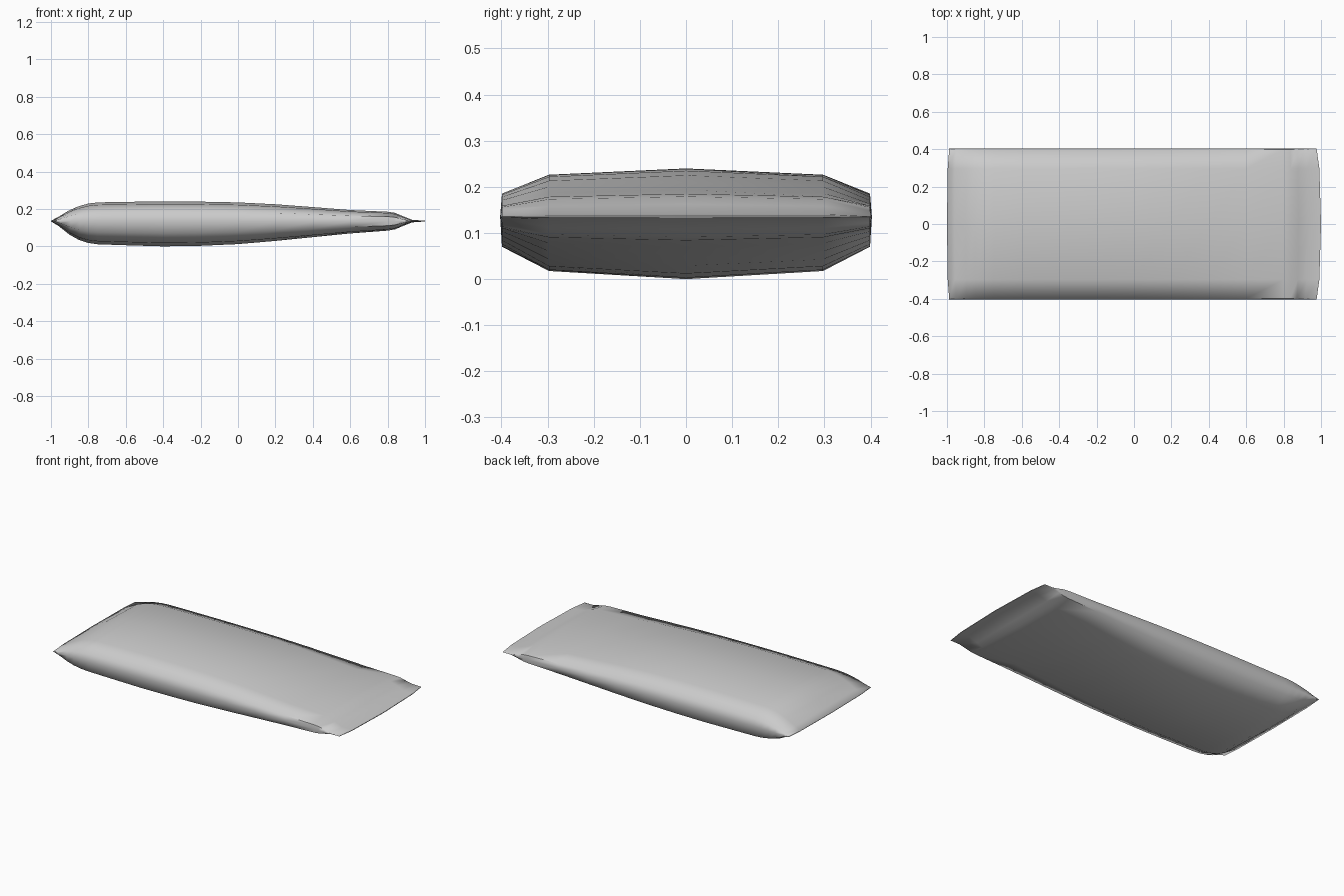
import bpy, bmesh

if "Cube" in bpy.data.objects:
    bpy.data.objects.remove(bpy.data.objects["Cube"])

MID = 0.135
# stations along the length: x, height above seam, depth below seam
stations = [(-1.0, .002, .002), (-.96, .023, .026), (-.9, .059, .073), (-.85, .08, .101),
            (-.8, .094, .117), (-.75, .1, .124), (-.6, .103, .129), (-.4, .105, .135),
            (-.2, .104, .132), (0, .1, .123), (.2, .09, .106), (.4, .075, .086),
            (.6, .059, .066), (.8, .05, .051), (.84, .044, .044), (.88, .027, .027),
            (.93, .007, .007), (1.0, .002, .002)]
# half cross-section: y, share of full thickness, corner pull at left and right ends
half = [(0, 1, 0, 0), (.297, .87, .004, .009), (.399, .48, .012, .023)]
SEAM = (.403, 0, .012, .023)


def mirror_y(p):
    return (-p[0],) + p[1:]


top = [mirror_y(p) for p in reversed(half[1:])] + half
ring = [(p, 1) for p in top] + [(SEAM, 1)]
ring += [(p, -1) for p in reversed(top)] + [(mirror_y(SEAM), 1)]

# loft the pouch body, flattened to thin crimps at both ends
bm = bmesh.new()
loops = []
for x, up, down in stations:
    verts = []
    for (y, share, left, right), side in ring:
        pull = left * max(0, (-x - .8) / .2) - right * max(0, (x - .8) / .2)
        z = MID + share * (up if side > 0 else -down)
        verts.append(bm.verts.new((x + pull, y, z)))
    loops.append(verts)
n = len(ring)
for a, b in zip(loops, loops[1:]):
    for i in range(n):
        j = (i + 1) % n
        bm.faces.new((a[i], a[j], b[j], b[i]))

# close each crimped end with strips between upper and lower edges
for lp in (loops[0], loops[-1]):
    for i in range(4):
        bm.faces.new((lp[i], lp[i + 1], lp[9 - i], lp[10 - i]))
    bm.faces.new((lp[11], lp[0], lp[10]))
    bm.faces.new((lp[4], lp[5], lp[6]))
bmesh.ops.recalc_face_normals(bm, faces=bm.faces)

mesh = bpy.data.meshes.new("pouch")
bm.to_mesh(mesh)
bm.free()
pouch = bpy.data.objects.new("pouch", mesh)
bpy.context.collection.objects.link(pouch)
bpy.context.view_layer.objects.active = pouch
pouch.select_set(True)
bpy.ops.object.shade_smooth_by_angle(angle=1.2)
